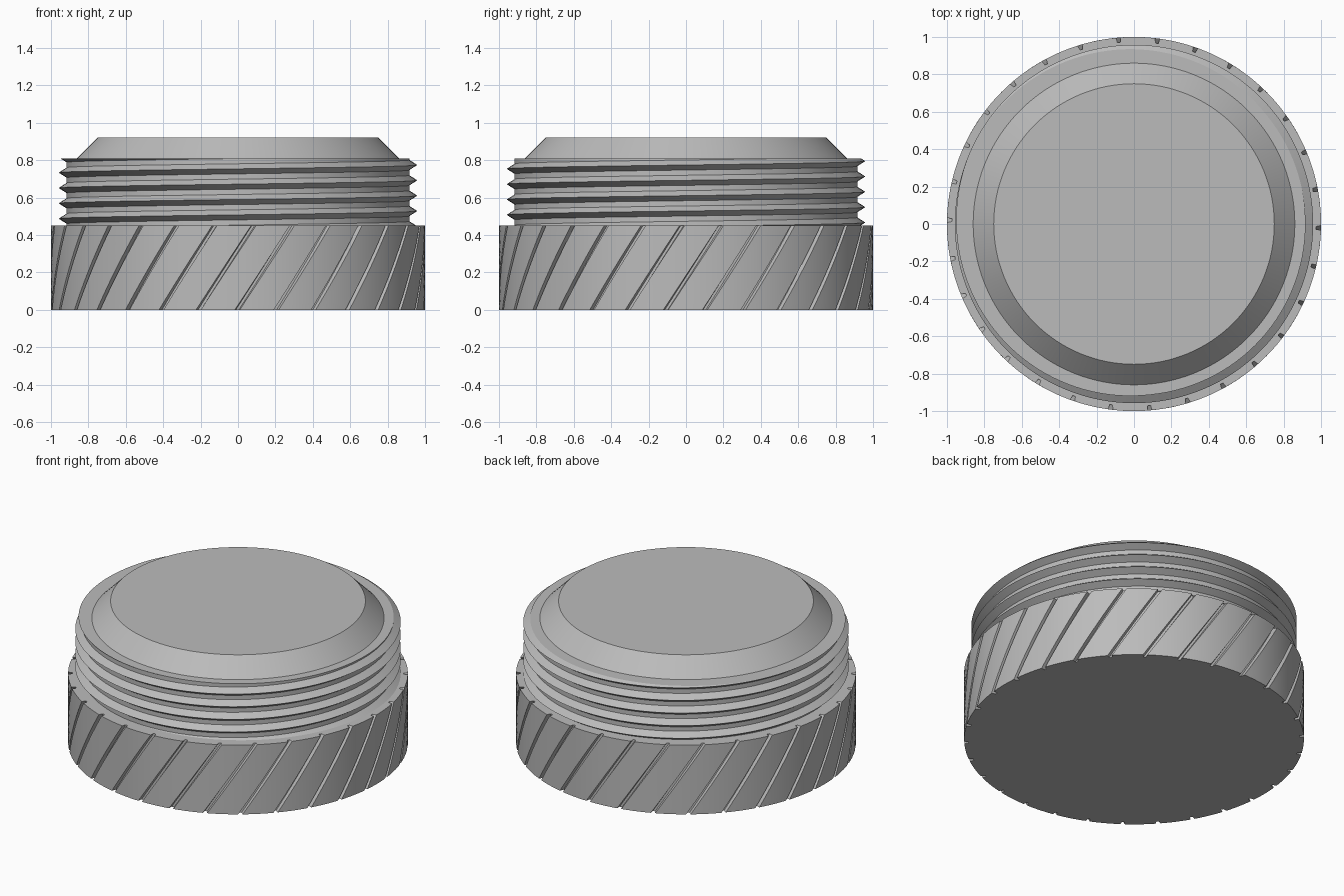
import bpy
import bmesh
from math import radians, tau, pi, cos, sin

cube = bpy.data.objects.get("Cube")
if cube:
    bpy.data.objects.remove(cube, do_unlink=True)

grey = bpy.data.materials.new("plain grey")
grey.use_nodes = True
colour = (0.5, 0.5, 0.5, 1)
grey.diffuse_color = colour
grey.node_tree.nodes["Principled BSDF"].inputs["Base Color"].default_value = colour


def polar(r, a, z):
    return (r * cos(a), r * sin(a), z)


def finish(bm, name, angle=25):
    bmesh.ops.recalc_face_normals(bm, faces=bm.faces)
    mesh = bpy.data.meshes.new(name)
    bm.to_mesh(mesh)
    bm.free()
    mesh.materials.append(grey)
    obj = bpy.data.objects.new(name, mesh)
    bpy.context.collection.objects.link(obj)
    bpy.ops.object.select_all(action="DESELECT")
    obj.select_set(True)
    bpy.context.view_layer.objects.active = obj
    bpy.ops.object.shade_smooth_by_angle(angle=radians(angle))
    return obj


def loft(bm, rings, closed=True):
    """Bridge successive rows of vertices with quads."""
    rows = [[bm.verts.new(p) for p in ring] for ring in rings]
    for low, high in zip(rows, rows[1:]):
        n = len(low)
        for i in range(n if closed else n - 1):
            j = (i + 1) % n
            bm.faces.new((low[i], low[j], high[j], high[i]))
    return rows


# Grip ring: notched outline twisted upwards, giving slanted grooves
BASE_TOP, GROOVES, TWIST, PHASE = 0.45, 30, radians(17), radians(-1.2)
step = tau / GROOVES
outline = []
for k in range(GROOVES):
    centre = PHASE + k * step
    for r, deg in ((1, -0.75), (0.974, -0.45), (0.974, 0.45), (1, 0.75)):
        outline.append((r, centre + radians(deg)))
    outline += [(1, centre + radians(0.75 + 2.1 * i)) for i in range(1, 5)]
bm = bmesh.new()
levels = 12
rows = loft(bm, [[polar(r, a - TWIST * (1 - i / levels), BASE_TOP * i / levels)
                  for r, a in outline] for i in range(levels + 1)])
bm.faces.new(rows[0][::-1])
bm.faces.new(rows[-1])
finish(bm, "grip_base")

# Screw thread: a V profile swept up a helix, then trimmed flat
PITCH, ROOT, CREST, HALF = 0.082, 0.917, 0.958, 0.027
THREAD_TOP, SEGMENTS, TURNS = 0.81, 128, 7
profile = ((ROOT, -HALF), (CREST, 0), (ROOT, HALF), (ROOT, PITCH - HALF))
start = 0.733 - PITCH * 4.5
sweep = []
for i in range(SEGMENTS * TURNS + 1):
    turn = i / SEGMENTS
    sweep.append([polar(r, tau * turn, start + PITCH * turn + dz) for r, dz in profile])
bm = bmesh.new()
loft(bm, sweep, closed=False)
bmesh.ops.remove_doubles(bm, verts=bm.verts, dist=0.0005)
for height, above in ((THREAD_TOP, True), (BASE_TOP - 0.005, False)):
    cut = bmesh.ops.bisect_plane(
        bm, geom=bm.verts[:] + bm.edges[:] + bm.faces[:], dist=1e-6,
        plane_co=(0, 0, height), plane_no=(0, 0, 1),
        clear_outer=above, clear_inner=not above)
    edges = [e for e in cut["geom_cut"] if isinstance(e, bmesh.types.BMEdge)]
    bmesh.ops.edgenet_fill(bm, edges=edges)
finish(bm, "screw_thread")

# Plug: chamfered disc on top of the thread
bm = bmesh.new()
rows = loft(bm, [[polar(r, tau * i / 128, z) for i in range(128)]
                 for r, z in ((0.86, THREAD_TOP - 0.005), (0.86, THREAD_TOP), (0.75, 0.92))])
bm.faces.new(rows[0][::-1])
bm.faces.new(rows[-1])
finish(bm, "chamfered_plug")
